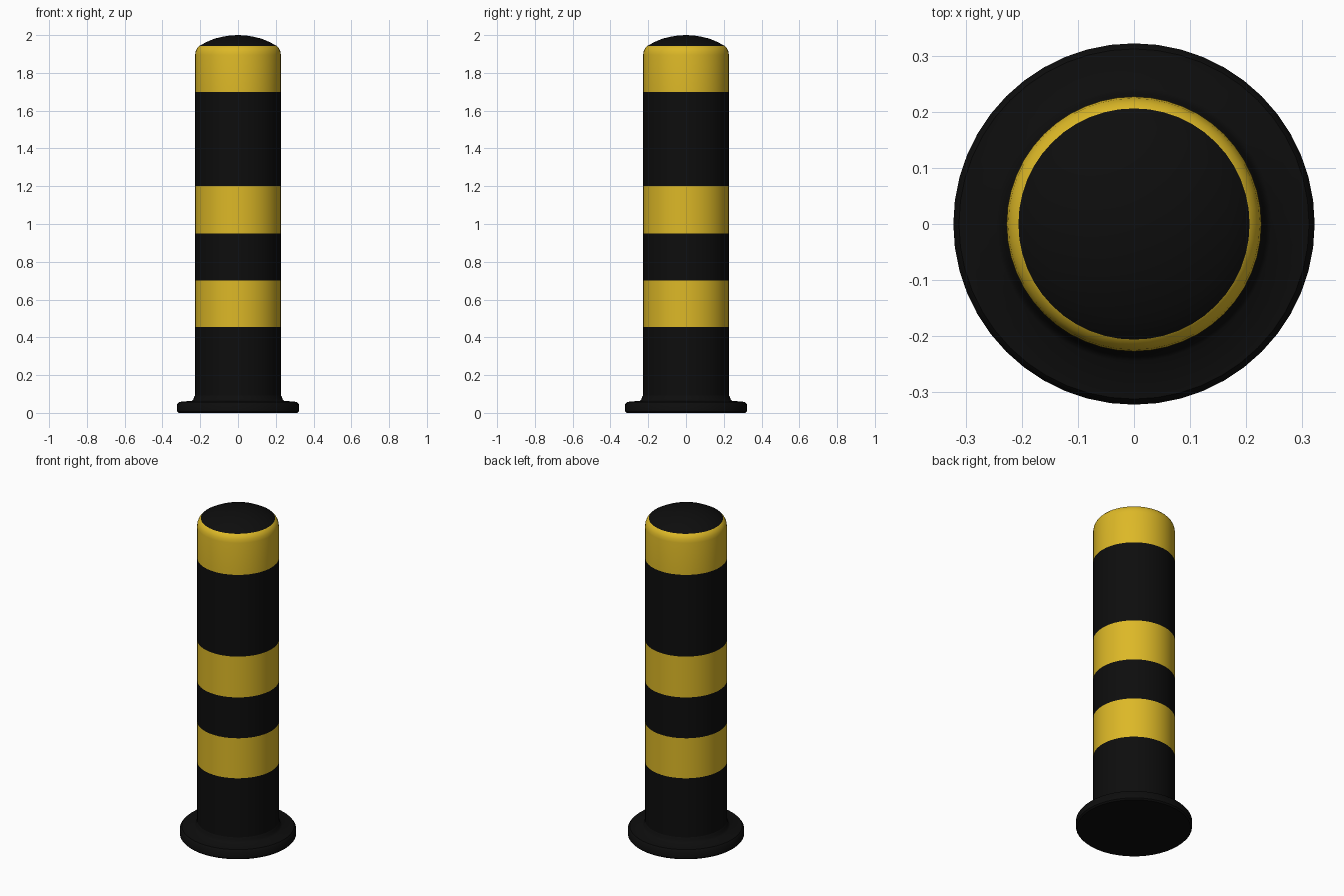
import bpy, bmesh, math

if "Cube" in bpy.data.objects:
    bpy.data.objects.remove(bpy.data.objects["Cube"])

def material(name, rgb):
    m = bpy.data.materials.new(name)
    m.diffuse_color = (*rgb, 1)
    m.use_nodes = True
    m.node_tree.nodes["Principled BSDF"].inputs["Base Color"].default_value = m.diffuse_color
    return m

BLACK = material("black rubber", (0.004, 0.004, 0.004))
YELLOW = material("safety yellow", (0.72, 0.48, 0.02))
BANDS = [(0.455, 0.70), (0.95, 1.20), (1.70, 1.942)]

def lathe(name, profile, sides):
    """Spin an (r, z) profile around z; faces inside a band become yellow."""
    bm = bmesh.new()
    rings = []
    for r, z in profile:
        if r == 0:
            rings.append([bm.verts.new((0, 0, z))])
        else:
            rings.append([bm.verts.new((r * math.cos(2 * math.pi * i / sides),
                                        r * math.sin(2 * math.pi * i / sides), z))
                          for i in range(sides)])
    for a, b in zip(rings, rings[1:]):
        for i in range(sides):
            j = (i + 1) % sides
            quad = [a[i % len(a)], a[j % len(a)], b[j % len(b)], b[i % len(b)]]
            f = bm.faces.new(list(dict.fromkeys(quad)))
            z = f.calc_center_median().z
            f.material_index = int(any(lo < z < hi for lo, hi in BANDS))
    bmesh.ops.recalc_face_normals(bm, faces=bm.faces)
    me = bpy.data.meshes.new(name)
    bm.to_mesh(me)
    bm.free()
    me.materials.append(BLACK)
    me.materials.append(YELLOW)
    ob = bpy.data.objects.new(name, me)
    bpy.context.collection.objects.link(ob)
    bpy.ops.object.select_all(action='DESELECT')
    ob.select_set(True)
    bpy.context.view_layer.objects.active = ob
    bpy.ops.object.shade_smooth_by_angle(angle=math.radians(40))
    return ob

# Round foot plate with softened rim and a small fillet against the post
lathe("base_flange", [(0, 0), (0.314, 0), (0.322, 0.008), (0.322, 0.046), (0.312, 0.058),
                      (0.245, 0.064), (0.236, 0.072), (0.232, 0.085), (0.226, 0.095),
                      (0.2, 0.095), (0, 0.095)], 48)

# Striped post with domed cap
R = 0.227
lathe("striped_post", [(0, 0.05), (R, 0.05), (R, 0.455), (R, 0.70), (R, 0.95), (R, 1.20),
                       (R, 1.70), (R, 1.895), (0.224, 1.915), (0.217, 1.93), (0.206, 1.942),
                       (0.17, 1.962), (0.125, 1.981), (0.08, 1.992), (0.04, 1.998),
                       (0, 2.0)], 48)
